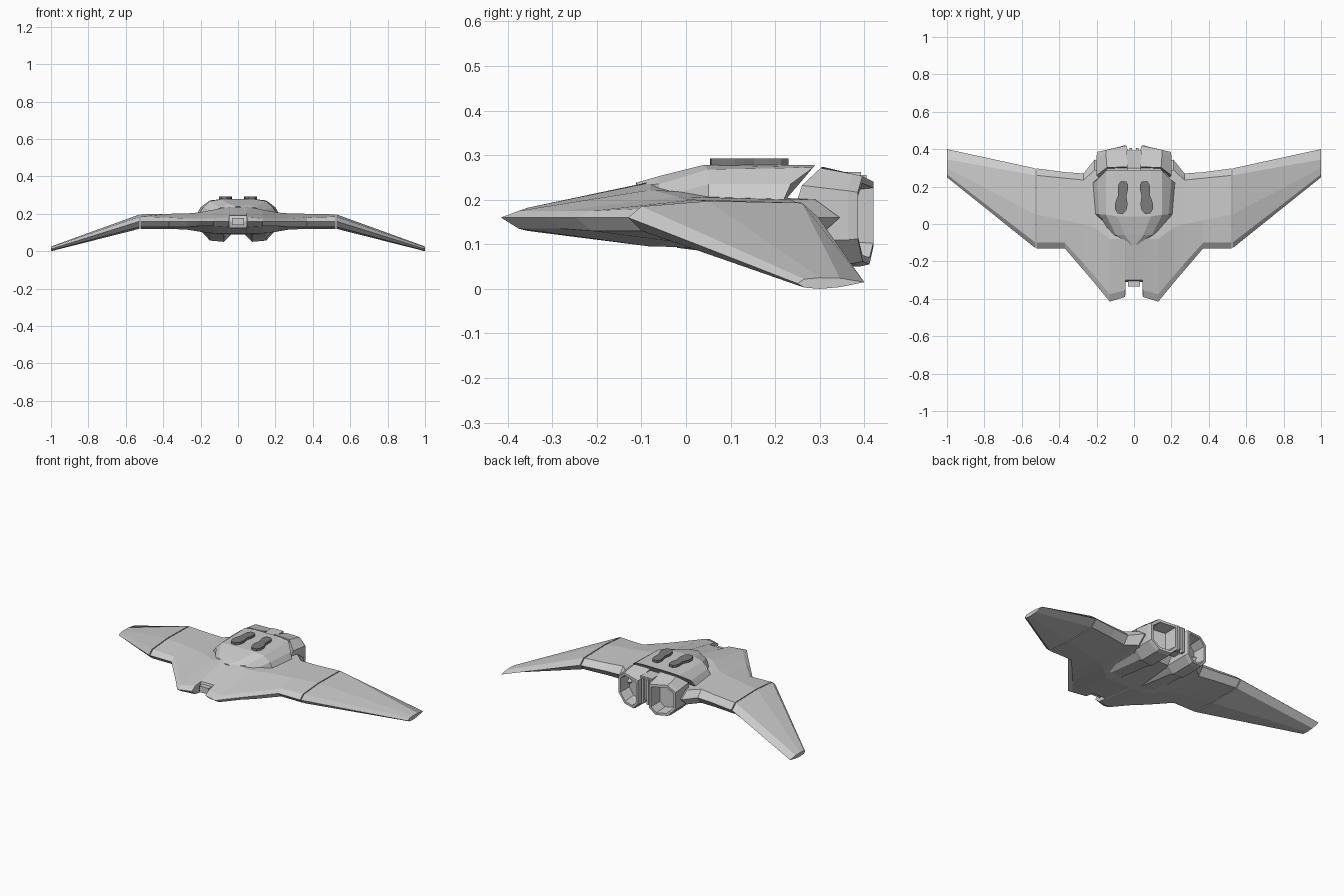
import bpy, bmesh, math
from mathutils import Vector

if "Cube" in bpy.data.objects:
    bpy.data.objects.remove(bpy.data.objects["Cube"])


def finish(name, bm, mirror=False, mat=None):
    bmesh.ops.recalc_face_normals(bm, faces=bm.faces)
    me = bpy.data.meshes.new(name)
    bm.to_mesh(me)
    bm.free()
    ob = bpy.data.objects.new(name, me)
    bpy.context.collection.objects.link(ob)
    if mirror:
        ob.modifiers.new("Mirror", 'MIRROR').use_mirror_merge = False
    if mat:
        me.materials.append(mat)
    return ob


def loft(name, rings, mirror=False, mat=None):
    """Skin a list of closed rings and cap both ends."""
    bm = bmesh.new()
    vs = [[bm.verts.new(p) for p in r] for r in rings]
    n = len(rings[0])
    for a, b in zip(vs, vs[1:]):
        for i in range(n):
            j = (i + 1) % n
            bm.faces.new((a[i], a[j], b[j], b[i]))
    bm.faces.new(vs[0])
    bm.faces.new(vs[-1][::-1])
    return finish(name, bm, mirror, mat)


def box(name, x0, x1, y0, y1, z0, z1, mirror=False, mat=None):
    r = [(x0, z0), (x1, z0), (x1, z1), (x0, z1)]
    return loft(name, [[(x, y, z) for x, z in r] for y in (y0, y1)], mirror, mat)


def chord(x, yf, ya, ta, ba, yc, tc, bc, yd, td, bd, ye, zf=.16, ze=.16):
    """Eight-sided wing section: front edge, upper side, rear edge, lower side."""
    return [(x, yf, zf), (x, ya, ta), (x, yc, tc), (x, yd, td),
            (x, ye, ze), (x, yd, bd), (x, yc, bc), (x, ya, ba)]


dark = bpy.data.materials.new("dark_grey")
dark.diffuse_color = (.2, .2, .2, 1)
dark.use_nodes = True
dark.node_tree.nodes["Principled BSDF"].inputs["Base Color"].default_value = dark.diffuse_color

# Blended body with forked nose and inner wings
half = [
    (0, -.31, -.30, .19, .125, -.08, .240, .095, .25, .20, .09, .30),
    (.045, -.31, -.30, .19, .125, -.08, .240, .095, .25, .20, .09, .30),
    (.047, -.39, -.355, .182, .13, -.08, .238, .095, .25, .20, .09, .30),
    (.13, -.415, -.375, .175, .135, -.08, .222, .095, .25, .20, .09, .30),
    (.21, -.317, -.28, .175, .135, -.02, .207, .105, .29, .20, .11, .345),
    (.27, -.247, -.21, .175, .13, .0, .202, .115, .235, .20, .115, .27),
    (.37, -.13, -.10, .18, .13, .02, .20, .12, .245, .195, .12, .277),
    (.52, -.13, -.10, .185, .13, .05, .197, .12, .26, .193, .122, .297),
]
rows = [(-r[0],) + r[1:] for r in half[:0:-1]] + half
loft("body", [chord(*r) for r in rows])

# Drooping outer wings, separated by a thin seam
root = chord(.526, *half[-1][1:])
tip = chord(1.0, .25, .265, .022, .003, .30, .025, .0, .345, .024, .004, .40, .012, .015)
loft("outer_wing", [root, tip], mirror=True)

# Sensor block in the nose notch
box("nose_sensor", -.032, .032, -.335, -.29, .14, .178)


# Raised canopy hump with slanted rear face
def hump(pts):
    return pts + [(-x, y, z) for x, y, z in pts[::-1]]


loft("canopy", [
    hump([(.01, -.112, .238), (.02, -.11, .233), (.025, -.108, .20), (.02, -.10, .17)]),
    hump([(.05, -.06, .253), (.095, -.06, .235), (.12, -.06, .205), (.11, -.06, .17)]),
    hump([(.09, .04, .278), (.15, .05, .268), (.185, .05, .235), (.215, .05, .19)]),
    hump([(.09, .29, .278), (.15, .285, .272), (.20, .235, .235), (.225, .215, .19)])])

# Two dark dumbbell pads on the canopy
a, b = Vector((.073, .055)), Vector((.055, .228))
side = Vector((b.y - a.y, a.x - b.x)).normalized()
widths = [(0, .014), (.12, .030), (.3, .033), (.42, .029), (.55, .022), (.75, .027), (.9, .026), (1, .014)]
right = [a.lerp(b, t) + side * w for t, w in widths]
left = [a.lerp(b, t) - side * w for t, w in widths]
loop = right + left[::-1]
loft("canopy_pad", [[(p.x, p.y, z) for p in loop] for z in (.27, .292)], True, dark)

# Engine nacelles: buried front, belly bulge, cowl, slanted rim and hollow nozzle
prof = [(.035, .245), (.15, .258), (.20, .22), (.20, .11), (.15, .057), (.075, .05), (.035, .09)]
cx, cz = .118, .152


def rim(scale, y):
    """Nozzle ring whose rear edge sweeps forward towards the outside."""
    return [(cx + (x - cx) * scale, y - .21 * (x - .035), cz + (z - cz) * scale) for x, z in prof]


front = [(x, -.02, .12 + (z - .12) * .4) for x, z in prof]
belly = [(x, .22, min(z + .012, .195)) for x, z in prof]
under = [(x, y, z) for (x, z), y in zip(
    [(.035, .20), (.14, .20), (.19, .20)] + prof[3:], (.30, .297, .25, .25, .25, .25, .25))]
cowl = [(x, y, z) for (x, z), y in zip(
    [(.035, .274), (.145, .271), (.20, .232)] + prof[3:], (.305, .302, .26, .27, .27, .27, .27))]
back = [(x, y - .02, z) for x, y, z in rim(1.0, .418)]
loft("engine", [front, belly, under, cowl, back, rim(.95, .42), rim(.80, .42),
                rim(.72, .34)], mirror=True)

# Filler between the engines with upright slats
box("engine_bridge", -.04, .04, .302, .392, .12, .262)
box("rear_slat", .010, .024, .38, .405, .10, .255, mirror=True)
